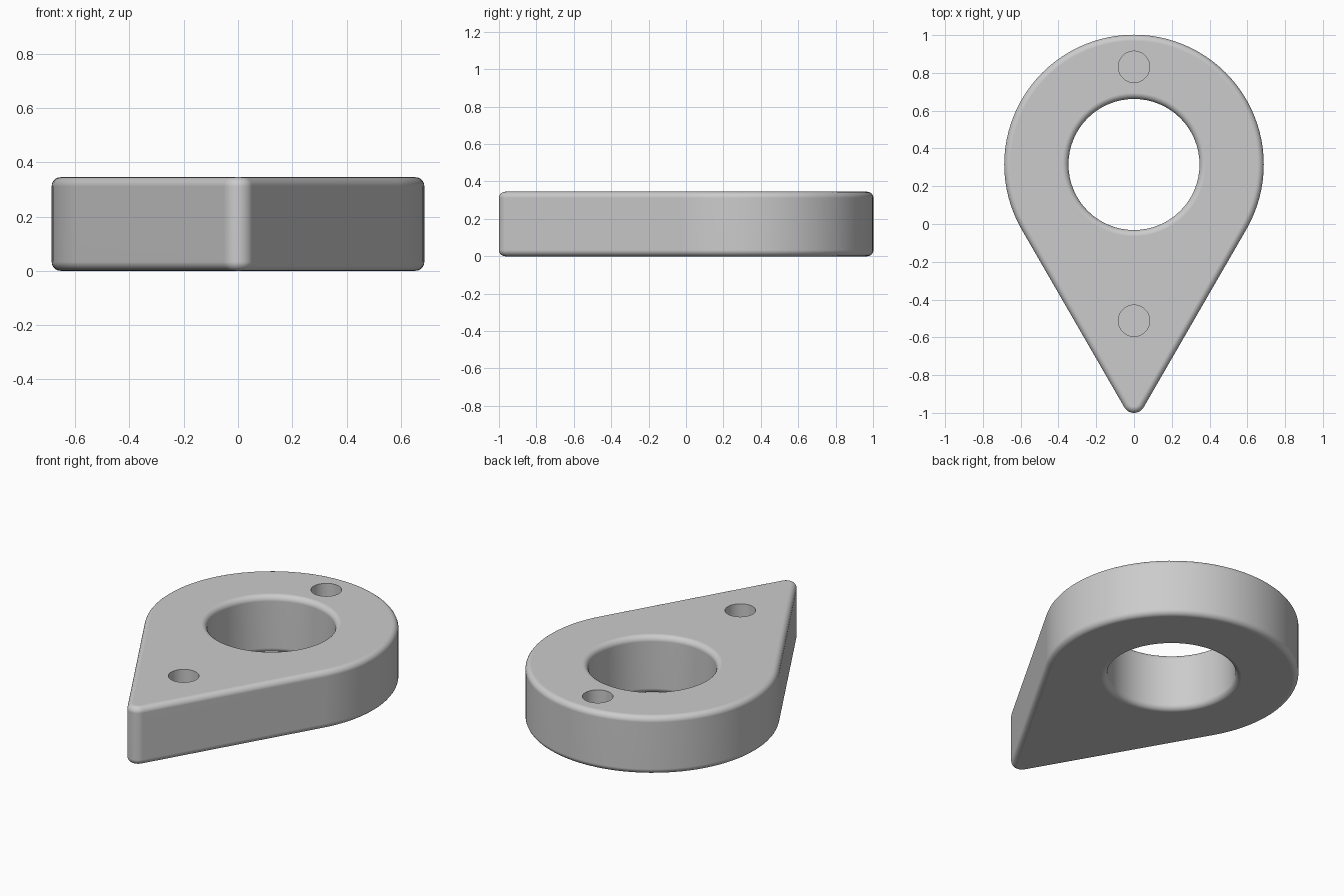
import bpy, bmesh
from math import sin, cos, pi, radians

if "Cube" in bpy.data.objects:
    bpy.data.objects.remove(bpy.data.objects["Cube"])

H, F = 0.345, 0.033          # thickness, fillet radius
CY, R, TIP_R = 0.315, 0.687, 0.059
TIP_Y = -1 + TIP_R


def arc(cx, cy, r, a0, a1, n):
    return [(cx + r * cos(radians(a0 + (a1 - a0) * i / n)),
             cy + r * sin(radians(a0 + (a1 - a0) * i / n))) for i in range(n + 1)]


def teardrop(d):
    return arc(0, CY, R - d, -30, 210, 64) + arc(0, TIP_Y, TIP_R - d, 210, 330, 12)


def circle(x, y, r, n=64):
    return arc(x, y, r, 0, 360, n)[:-1]


def loft(name, rings):
    """Skin a stack of (outline, z) rings and cap both ends."""
    bm = bmesh.new()
    loops = [[bm.verts.new((x, y, z)) for x, y in pts] for pts, z in rings]
    for a, b in zip(loops, loops[1:]):
        for i in range(len(a)):
            j = (i + 1) % len(a)
            bm.faces.new((a[i], a[j], b[j], b[i]))
    bm.faces.new(loops[0][::-1])
    bm.faces.new(loops[-1])
    bmesh.ops.recalc_face_normals(bm, faces=bm.faces)
    me = bpy.data.meshes.new(name)
    bm.to_mesh(me)
    bm.free()
    ob = bpy.data.objects.new(name, me)
    bpy.context.collection.objects.link(ob)
    return ob


# fillet steps from bottom to top: (inset, z)
steps = [(F * (1 - sin(t)), F * (1 - cos(t))) for t in [i * pi / 12 for i in range(7)]]
steps += [(d, H - z) for d, z in reversed(steps)]

# teardrop plate with rounded rims
plate = loft("teardrop_plate", [(teardrop(d), z) for d, z in steps])

# cutters: flared through hole and two blind pin holes
bore = [(circle(0, CY, 0.347 + d), z) for d, z in steps]
bore = [(circle(0, CY, 0.347 + F), -0.1)] + bore + [(circle(0, CY, 0.347 + F), H + 0.1)]
cutters = [loft("bore_cutter", bore)]
for y in (0.832, -0.512):
    c = circle(0, y, 0.083, 48)
    cutters.append(loft("pin_hole_cutter", [(c, H - 0.2), (c, H + 0.1)]))

bpy.context.view_layer.objects.active = plate
plate.select_set(True)
for c in cutters:
    m = plate.modifiers.new("cut", 'BOOLEAN')
    m.operation, m.solver, m.object = 'DIFFERENCE', 'EXACT', c
    bpy.ops.object.modifier_apply(modifier=m.name)
    bpy.data.objects.remove(c)

bpy.ops.object.shade_smooth_by_angle(angle=radians(35))
w = plate.modifiers.new("clean_shading", 'WEIGHTED_NORMAL')
w.keep_sharp = True
